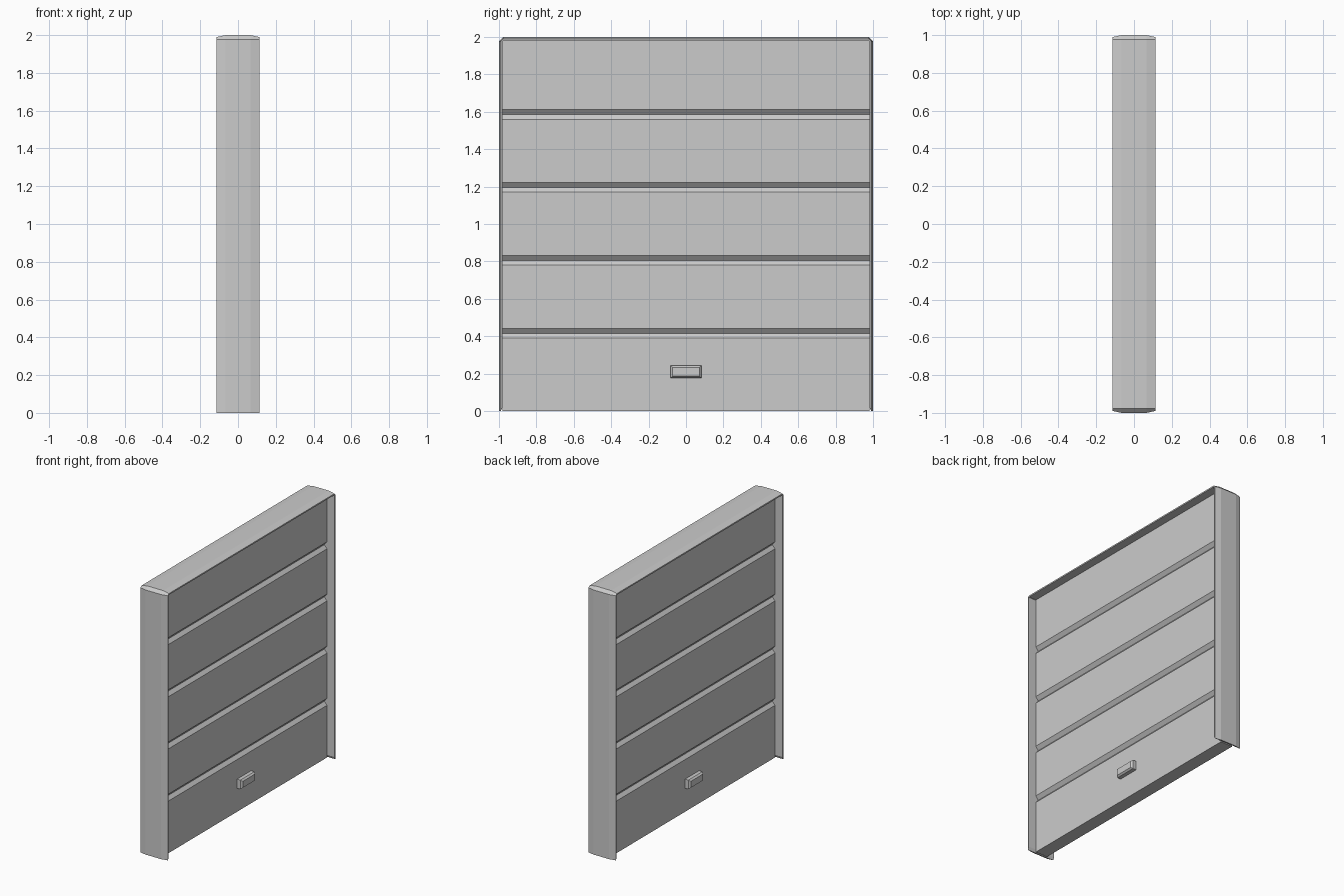
import bpy, bmesh

if "Cube" in bpy.data.objects:
    bpy.data.objects.remove(bpy.data.objects["Cube"])


def make_object(name, bm):
    bmesh.ops.recalc_face_normals(bm, faces=bm.faces[:])
    mesh = bpy.data.meshes.new(name)
    bm.to_mesh(mesh)
    bm.free()
    obj = bpy.data.objects.new(name, mesh)
    bpy.context.collection.objects.link(obj)
    return obj


# Surrounding frame: a tapered section swept up, across and down
def outline(x, inset):
    c = max(0.022 - inset, 0.002)
    y, top = 1 - inset, 2 - inset
    base = 0.02 if inset > 0.015 else 0
    half = [(y, base), (y, top - c), (y - c, top)]
    path = [(-a, b) for a, b in half] + half[::-1]
    return [(x, a, b) for a, b in path]


section = [(-0.113, 0.02), (-0.113, 0.01), (-0.065, 0),
           (0.065, 0), (0.113, 0.01), (0.113, 0.02)]
bm = bmesh.new()
loops = [[bm.verts.new(p) for p in outline(x, i)] for x, i in section]
for k in range(len(loops)):
    a, b = loops[k], loops[(k + 1) % len(loops)]
    for j in range(len(a) - 1):
        bm.faces.new((a[j], a[j + 1], b[j + 1], b[j]))
for end in (0, -1):
    bm.faces.new([loops[k][end] for k in (1, 2, 3, 4)])
    bm.faces.new([loops[k][end] for k in (0, 1, 4, 5)])
make_object("door_frame", bm)

# Sectional door: grooved profile on both faces, extruded across the width
face_x, depth = 0.05, 0.022
side = [(face_x, 0)]
for k in range(4):
    z = 0.39 + 0.39 * k
    side += [(face_x, z), (face_x - depth, z + 0.025), (face_x, z + 0.052)]
side.append((face_x, 1.98))
profile = side + [(-x, z) for x, z in reversed(side)]
bm = bmesh.new()
near = [bm.verts.new((x, -0.98, z)) for x, z in profile]
far = [bm.verts.new((x, 0.98, z)) for x, z in profile]
n, h = len(profile), len(side)
for k in range(n):
    m = (k + 1) % n
    bm.faces.new((near[k], near[m], far[m], far[k]))
for row in (near, far):
    for k in range(h - 1):
        bm.faces.new((row[k], row[k + 1], row[n - 2 - k], row[n - 1 - k]))
make_object("door_panels", bm)

# Handle block on each face, tapering towards its front
for name, s in (("front_handle", 1), ("back_handle", -1)):
    bm = bmesh.new()
    rings = []
    for x, hy, hz in ((0.045, 0.083, 0.034), (0.078, 0.083, 0.034),
                      (0.09, 0.072, 0.024)):
        rings.append([bm.verts.new((s * x, a * hy, 0.21 + b * hz))
                      for a, b in ((-1, -1), (1, -1), (1, 1), (-1, 1))])
    for a, b in zip(rings, rings[1:]):
        for j in range(4):
            m = (j + 1) % 4
            bm.faces.new((a[j], a[m], b[m], b[j]))
    bm.faces.new(rings[0])
    bm.faces.new(rings[-1])
    make_object(name, bm)
